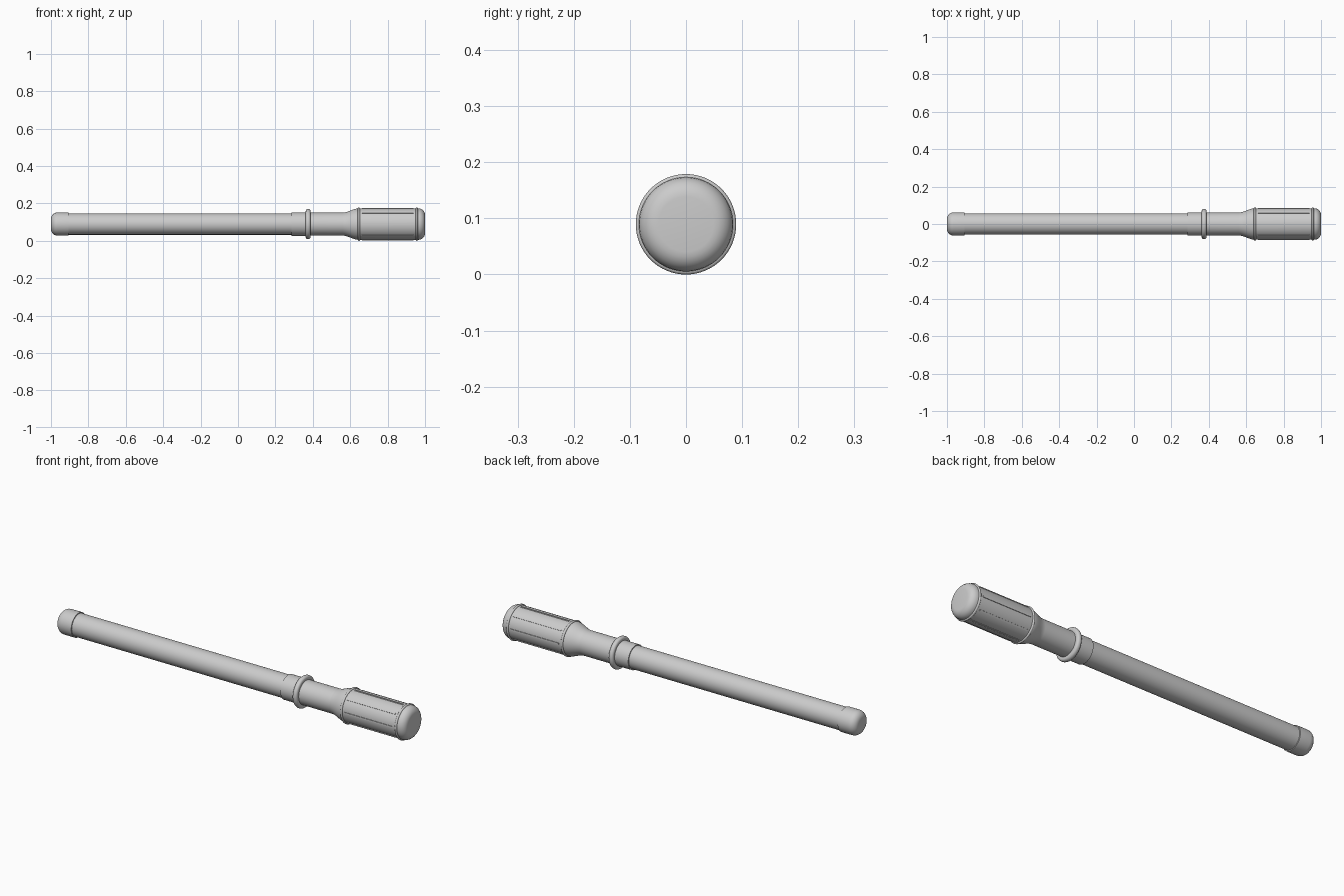
import bpy, bmesh, math
from mathutils import Matrix

if "Cube" in bpy.data.objects:
    bpy.data.objects.remove(bpy.data.objects["Cube"])

CZ = 0.0895
SEG = 64


def finish(name, bm, angle=35):
    bmesh.ops.recalc_face_normals(bm, faces=bm.faces)
    me = bpy.data.meshes.new(name)
    bm.to_mesh(me)
    bm.free()
    ob = bpy.data.objects.new(name, me)
    bpy.context.collection.objects.link(ob)
    ob.location.z = CZ
    bpy.ops.object.select_all(action='DESELECT')
    ob.select_set(True)
    bpy.context.view_layer.objects.active = ob
    bpy.ops.object.shade_smooth_by_angle(angle=math.radians(angle))
    return ob


def lathe(name, profile):
    """Revolve (x, radius) points around the x axis, with closed ends."""
    bm = bmesh.new()
    rings = [[bm.verts.new((x, r * math.cos(2 * math.pi * i / SEG), r * math.sin(2 * math.pi * i / SEG)))
              for i in range(SEG)] for x, r in profile]
    for a, b in zip(rings, rings[1:]):
        for i in range(SEG):
            j = (i + 1) % SEG
            bm.faces.new((a[i], a[j], b[j], b[i]))
    bm.faces.new(rings[0])
    bm.faces.new(rings[-1])
    return finish(name, bm)


def arc(cx, cr, rx, rr, a0, a1, n=6):
    return [(cx + rx * math.cos(math.radians(a0 + (a1 - a0) * i / n)),
             cr + rr * math.sin(math.radians(a0 + (a1 - a0) * i / n))) for i in range(n + 1)]


# Long shaft and rounded tip cap
lathe("shaft", [(-0.93, 0.057), (0.31, 0.057)])
lathe("tip_cap", arc(-0.965, 0.027, 0.035, 0.035, 180, 90) + [(-0.905, 0.062), (-0.905, 0.056)])

# Collar and rounded flange
lathe("collar", [(0.285, 0.056), (0.285, 0.0625), (0.38, 0.0625)])
lathe("flange", [(0.362, 0.06)] + arc(0.375, 0.07, 0.013, 0.011, 180, 0, 10) + [(0.388, 0.06)])

# Handle: neck, smooth flare, grip and domed butt
flare = [(0.56 + 0.085 * t / 8, 0.0615 + 0.0225 * (3 * (t / 8) ** 2 - 2 * (t / 8) ** 3)) for t in range(9)]
lathe("handle", [(0.375, 0.0615)] + flare + [(0.955, 0.084)] + arc(0.965, 0.049, 0.035, 0.035, 90, 0))

# Raised rings at both ends of the grip
for name, x in (("front_ring", 0.646), ("rear_ring", 0.956)):
    lathe(name, [(x - 0.006, 0.082)] + arc(x, 0.084, 0.006, 0.0055, 180, 0, 8) + [(x + 0.006, 0.082)])

# Thin raised ribs along the grip
bm = bmesh.new()
for k in range(8):
    m = (Matrix.Rotation(math.radians(45 * k), 4, 'X') @ Matrix.Translation((0.801, 0, 0.083))
         @ Matrix.Diagonal((0.274, 0.008, 0.007, 1)))
    bmesh.ops.create_cube(bm, size=1, matrix=m)
finish("grip_ribs", bm)
